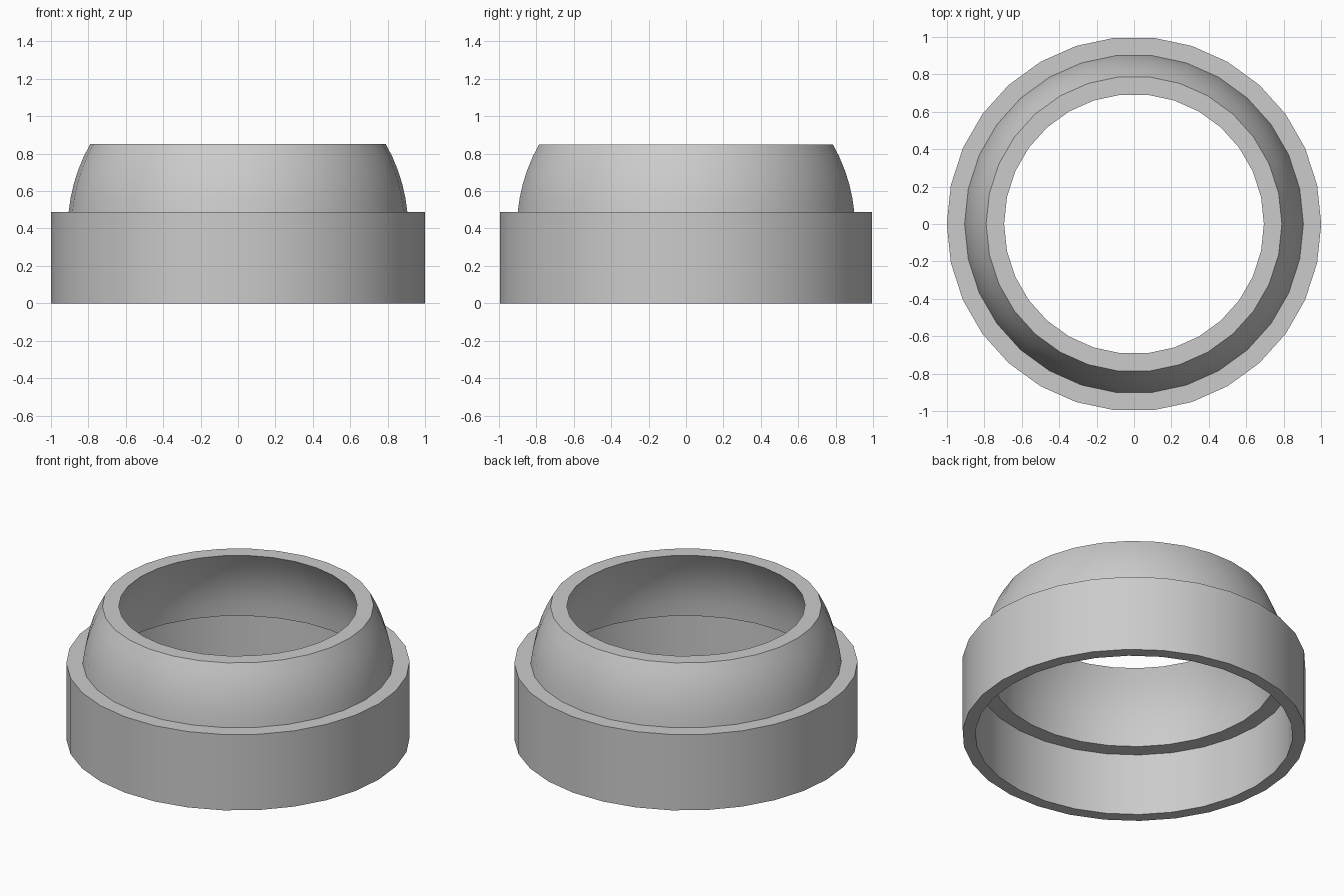
import bpy
import bmesh
from math import asin, cos, sin, sqrt, radians, tau

cube = bpy.data.objects.get("Cube")
if cube:
    bpy.data.objects.remove(cube, do_unlink=True)

SIDES = 30
ARC_STEPS = 5
DOME_CENTRE = 0.40   # height of the centre shared by both dome curves
LEDGE_Z = 0.487
TOP_Z = 0.85

grey = bpy.data.materials.new("light grey")
grey.use_nodes = True
grey.diffuse_color = (0.6, 0.6, 0.6, 1)
grey.node_tree.nodes["Principled BSDF"].inputs["Base Color"].default_value = grey.diffuse_color


def dome_arc(radius, z_low, z_high):
    """Profile points on a circle centred on the axis, from z_low to z_high."""
    a = asin((z_low - DOME_CENTRE) / radius)
    b = asin((z_high - DOME_CENTRE) / radius)
    angles = [a + (b - a) * i / ARC_STEPS for i in range(ARC_STEPS + 1)]
    return [(radius * cos(t), DOME_CENTRE + radius * sin(t)) for t in angles]


def lathe(name, profile, material):
    """Turn a closed (radius, height) profile around the z axis."""
    bm = bmesh.new()
    rings = [[bm.verts.new((r * cos(tau * s / SIDES), r * sin(tau * s / SIDES), z))
              for r, z in profile] for s in range(SIDES)]
    count = len(profile)
    for s in range(SIDES):
        here, after = rings[s], rings[(s + 1) % SIDES]
        for i in range(count):
            j = (i + 1) % count
            bm.faces.new((here[i], after[i], after[j], here[j]))
    bmesh.ops.recalc_face_normals(bm, faces=bm.faces)
    mesh = bpy.data.meshes.new(name)
    bm.to_mesh(mesh)
    bm.free()
    mesh.materials.append(material)
    obj = bpy.data.objects.new(name, mesh)
    bpy.context.collection.objects.link(obj)
    return obj


# Outer collar, stepped ledge, domed neck, then back down the hollow inside
profile = [(1, 0), (1, LEDGE_Z)]
profile += dome_arc(0.909, LEDGE_Z, TOP_Z)
profile += reversed(dome_arc(0.827, DOME_CENTRE, TOP_Z))
profile += [(0.925, DOME_CENTRE), (0.925, 0)]
ring = lathe("domed_collar_ring", profile, grey)

bpy.ops.object.select_all(action="DESELECT")
ring.select_set(True)
bpy.context.view_layer.objects.active = ring
bpy.ops.object.shade_smooth_by_angle(angle=radians(30))
